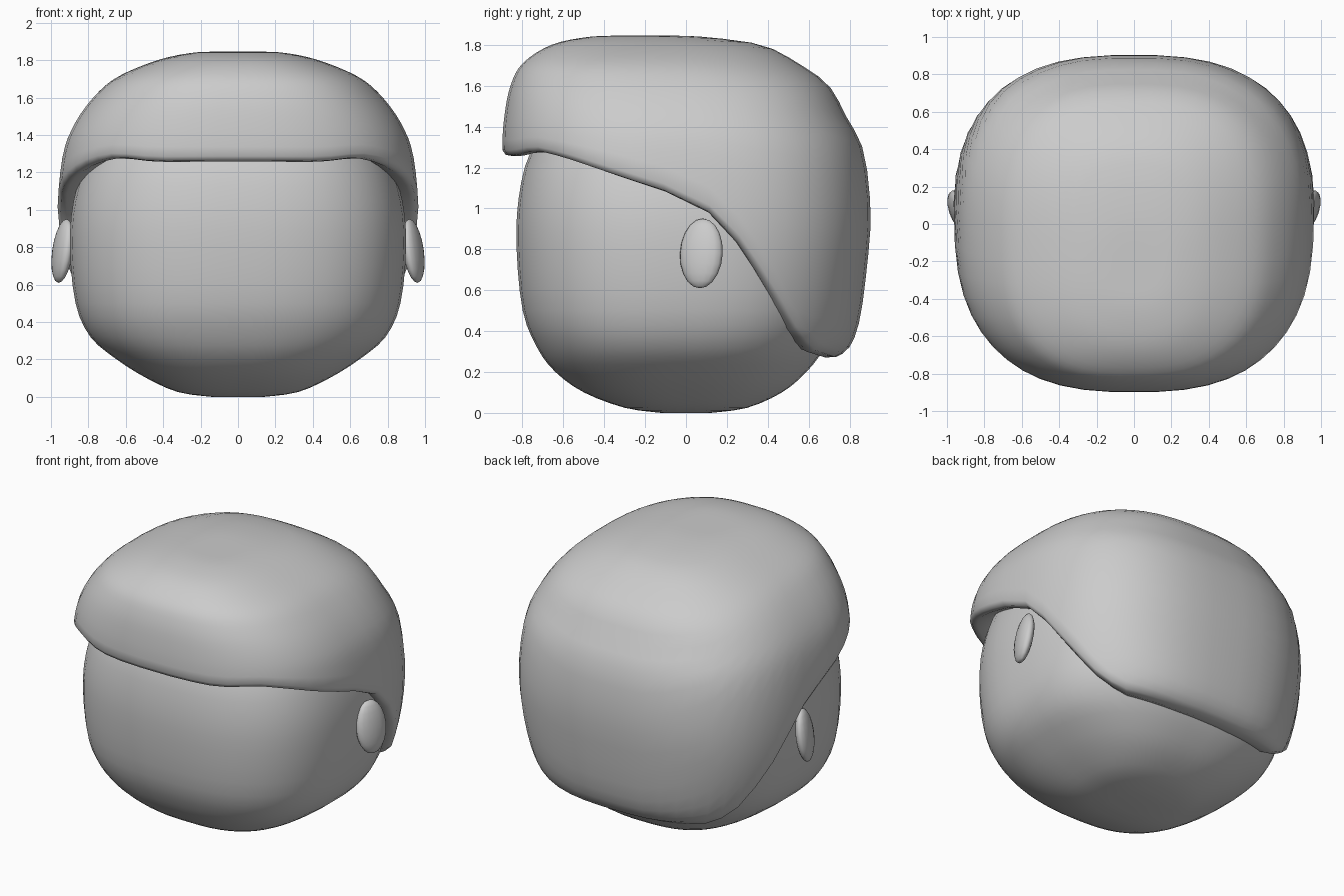
import bpy, bmesh, math
from mathutils import Matrix

if "Cube" in bpy.data.objects:
    bpy.data.objects.remove(bpy.data.objects["Cube"])

COLUMNS = 48

gray = bpy.data.materials.new("light gray")
gray.use_nodes = True
gray.diffuse_color = (0.6, 0.6, 0.6, 1)
gray.node_tree.nodes["Principled BSDF"].inputs["Base Color"].default_value = (0.6, 0.6, 0.6, 1)


def sample(table, p):
    """Catmull-Rom interpolation of the table rows at row position p."""
    last = len(table) - 1
    i = max(0, min(int(p), last - 1))
    t = p - i
    a, b, c, d = (table[max(0, min(k, last))] for k in range(i - 1, i + 3))
    return [0.5 * (2 * q + (r - o) * t + (2 * o - 5 * q + 4 * r - s) * t ** 2
                   + (3 * q - o - 3 * r + s) * t ** 3)
            for o, q, r, s in zip(a, b, c, d)]


def shell_point(table, p, angle, power):
    """Point on a rounded-square ring; rows are (z, half width, front y, back y)."""
    z, half, front, back = sample(table, p)
    c, s = math.cos(angle), math.sin(angle)
    x = half * math.copysign(abs(c) ** (2 / power), c)
    y = (front + back) / 2 + (back - front) / 2 * math.copysign(abs(s) ** (2 / power), s)
    return x, y, z


def finish(name, bm):
    bmesh.ops.recalc_face_normals(bm, faces=bm.faces)
    mesh = bpy.data.meshes.new(name)
    bm.to_mesh(mesh)
    bm.free()
    mesh.materials.append(gray)
    obj = bpy.data.objects.new(name, mesh)
    bpy.context.collection.objects.link(obj)
    bpy.ops.object.select_all(action='DESELECT')
    obj.select_set(True)
    bpy.context.view_layer.objects.active = obj
    bpy.ops.object.shade_smooth_by_angle(angle=math.radians(60))
    return obj


def loft(name, columns, cap_start):
    """Skin a closed loop of point columns and cap the ends."""
    bm = bmesh.new()
    cols = [[bm.verts.new(co) for co in col] for col in columns]
    for a, b in zip(cols, cols[1:] + cols[:1]):
        for j in range(len(a) - 1):
            bm.faces.new((a[j], b[j], b[j + 1], a[j + 1]))
    bm.faces.new([c[-1] for c in cols])
    if cap_start:
        bm.faces.new([c[0] for c in cols])
    return finish(name, bm)


angles = [2 * math.pi * (k + 0.5) / COLUMNS for k in range(COLUMNS)]

# Head: rounded block, the crown hidden under the hair
head_rows = [
    (0.0, 0.14, -0.12, 0.12), (0.025, 0.32, -0.3, 0.3), (0.1, 0.49, -0.5, 0.47),
    (0.2, 0.65, -0.64, 0.59), (0.32, 0.79, -0.73, 0.68), (0.5, 0.87, -0.8, 0.76),
    (0.8, 0.9, -0.83, 0.8), (1.05, 0.88, -0.82, 0.8), (1.28, 0.8, -0.76, 0.75),
    (1.5, 0.64, -0.6, 0.6), (1.62, 0.3, -0.3, 0.3),
]
steps = 3 * (len(head_rows) - 1)
loft("head", [[shell_point(head_rows, j / 3, a, 2.6) for j in range(steps + 1)]
              for a in angles], True)

# Hair: outer shell rows from the nape up to the crown
hair_rows = [
    (0.27, 0.77, -0.75, 0.73), (0.32, 0.83, -0.8, 0.8), (0.45, 0.89, -0.84, 0.85),
    (0.7, 0.95, -0.87, 0.885), (0.98, 0.967, -0.89, 0.905), (1.28, 0.94, -0.9, 0.87),
    (1.45, 0.88, -0.89, 0.785), (1.6, 0.775, -0.86, 0.7), (1.71, 0.645, -0.8, 0.55),
    (1.8, 0.43, -0.66, 0.37), (1.84, 0.24, -0.47, 0.08), (1.845, 0.08, -0.28, -0.1),
]
# Hairline height along y, from the fringe to the nape
hairline = [(-0.95, 1.26), (-0.85, 1.255), (-0.75, 1.28), (-0.62, 1.25), (-0.32, 1.15),
            (0.0, 1.05), (0.15, 0.96), (0.3, 0.79), (0.45, 0.55), (0.55, 0.38),
            (0.62, 0.3), (0.72, 0.27), (1.0, 0.27)]


def hairline_height(y):
    for (y0, z0), (y1, z1) in zip(hairline, hairline[1:]):
        if y <= y1:
            return z0 + (z1 - z0) * (y - y0) / (y1 - y0)
    return hairline[-1][1]


def hair_column(angle):
    top = len(hair_rows) - 1
    low, high = 0.0, float(top)
    for _ in range(30):
        mid = (low + high) / 2
        x, y, z = shell_point(hair_rows, mid, angle, 2.6)
        if z > hairline_height(y):
            high = mid
        else:
            low = mid
    x, y, z = shell_point(hair_rows, high, angle, 2.6)
    # rolled lip that tucks in against the head
    lip = [(x * f, y * f, z + dz) for f, dz in
           ((0.8, 0.05), (0.88, 0.02), (0.95, 0.0), (0.982, 0.005))]
    start = high + 0.12
    return lip + [shell_point(hair_rows, start + (top - start) * j / 24, angle, 2.6)
                  for j in range(25)]


loft("hair", [hair_column(a) for a in angles], False)

# Ears: flattened ovals flaring outward toward the back
for side, label in ((1, "left_ear"), (-1, "right_ear")):
    bm = bmesh.new()
    bmesh.ops.create_uvsphere(bm, u_segments=16, v_segments=10, radius=1)
    bm.transform(Matrix.Translation((side * 0.938, 0.075, 0.78))
                 @ Matrix.Rotation(-side * math.radians(18), 4, 'Z')
                 @ Matrix.Rotation(-side * math.radians(8), 4, 'Y')
                 @ Matrix.Diagonal((0.047, 0.11, 0.172, 1)))
    finish(label, bm)
